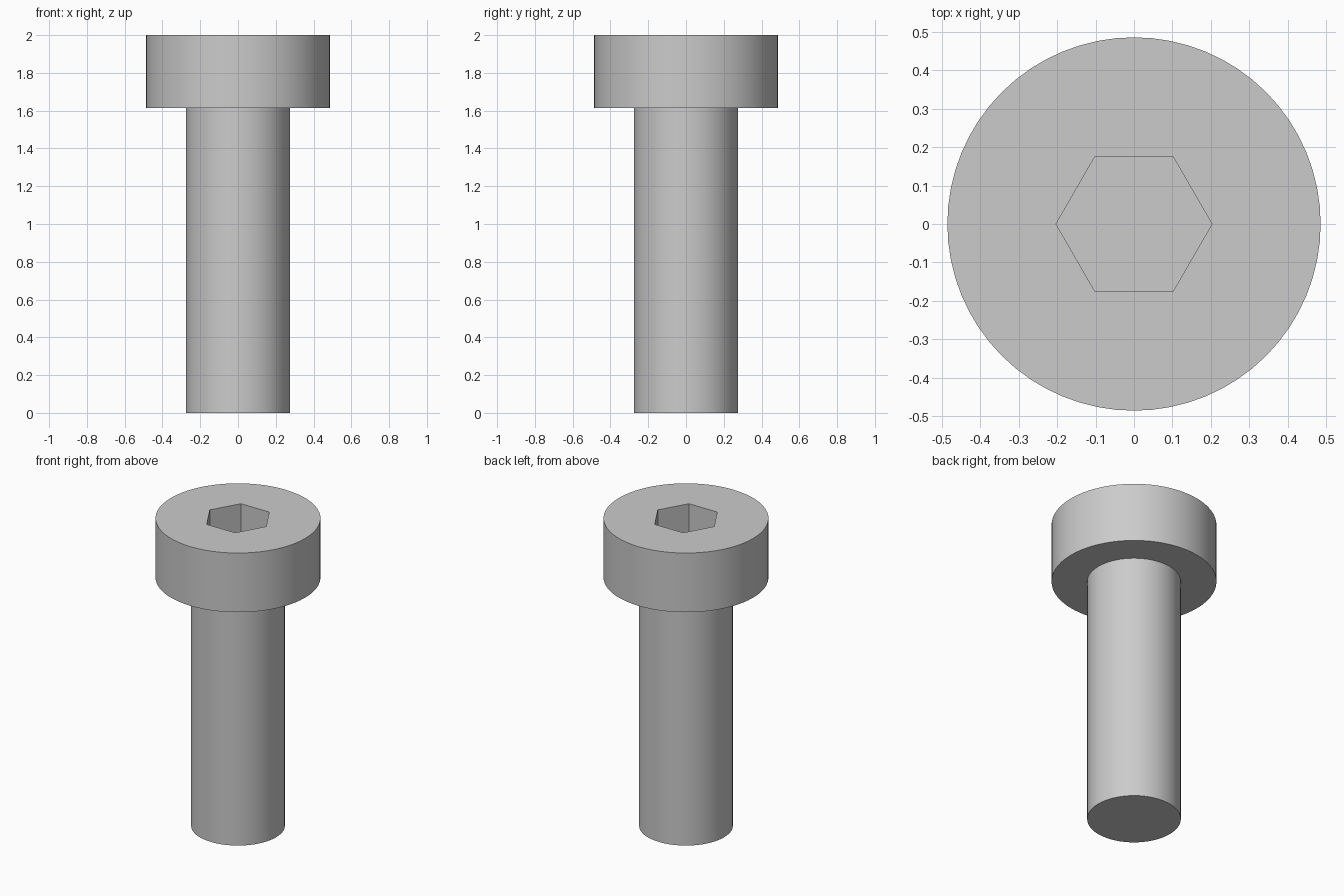
import bpy
import bmesh
from math import pi, radians
from mathutils import Matrix

HEIGHT = 2.0
HEAD_BASE = 1.615
HEAD_RADIUS = 0.486
SHANK_RADIUS = 0.276
SOCKET_RADIUS = 0.203
SOCKET_DEPTH = 0.26
SIDES = 64

cube = bpy.data.objects.get("Cube")
if cube:
    bpy.data.objects.remove(cube, do_unlink=True)

# Single steel colour
steel = bpy.data.materials.new("steel grey")
steel.use_nodes = True
colour = (0.6, 0.6, 0.6, 1.0)
steel.diffuse_color = colour
steel.node_tree.nodes["Principled BSDF"].inputs["Base Color"].default_value = colour


def ring(bm, radius, z, sides):
    """Circle of vertices starting on +x."""
    spot = Matrix.Translation((0, 0, z)) @ Matrix.Rotation(pi / 2, 4, "Z")
    return bmesh.ops.create_circle(bm, segments=sides, radius=radius, matrix=spot)["verts"]


def wall(bm, lower, upper):
    """Band of quads between two matching rings."""
    for i in range(len(lower)):
        j = (i + 1) % len(lower)
        bm.faces.new((lower[i], lower[j], upper[j], upper[i]))


def solid(name, profile, sides):
    """Closed turned solid from (radius, height) pairs, bottom to top."""
    bm = bmesh.new()
    rings = [ring(bm, r, z, sides) for r, z in profile]
    for lower, upper in zip(rings, rings[1:]):
        wall(bm, lower, upper)
    bm.faces.new(rings[0])
    bm.faces.new(rings[-1])
    bmesh.ops.recalc_face_normals(bm, faces=bm.faces)
    mesh = bpy.data.meshes.new(name)
    bm.to_mesh(mesh)
    bm.free()
    mesh.materials.append(steel)
    obj = bpy.data.objects.new(name, mesh)
    bpy.context.collection.objects.link(obj)
    return obj


# Shank and head turned as one piece
bolt = solid("bolt_body", [
    (SHANK_RADIUS, 0),
    (SHANK_RADIUS, HEAD_BASE),
    (HEAD_RADIUS, HEAD_BASE),
    (HEAD_RADIUS, HEIGHT),
], SIDES)

# Hexagonal socket cut into the head
cutter = solid("socket_cutter", [
    (SOCKET_RADIUS, HEIGHT - SOCKET_DEPTH),
    (SOCKET_RADIUS, HEIGHT + SOCKET_DEPTH),
], 6)
cutter.hide_render = True
cut = bolt.modifiers.new("hex socket", "BOOLEAN")
cut.operation = "DIFFERENCE"
cut.solver = "EXACT"
cut.object = cutter

bpy.ops.object.select_all(action="DESELECT")
bolt.select_set(True)
bpy.context.view_layer.objects.active = bolt
bpy.ops.object.modifier_apply(modifier=cut.name)
bpy.data.objects.remove(cutter, do_unlink=True)

# Smooth round walls, crisp rims and socket edges
bpy.ops.object.shade_smooth_by_angle(angle=radians(30))
